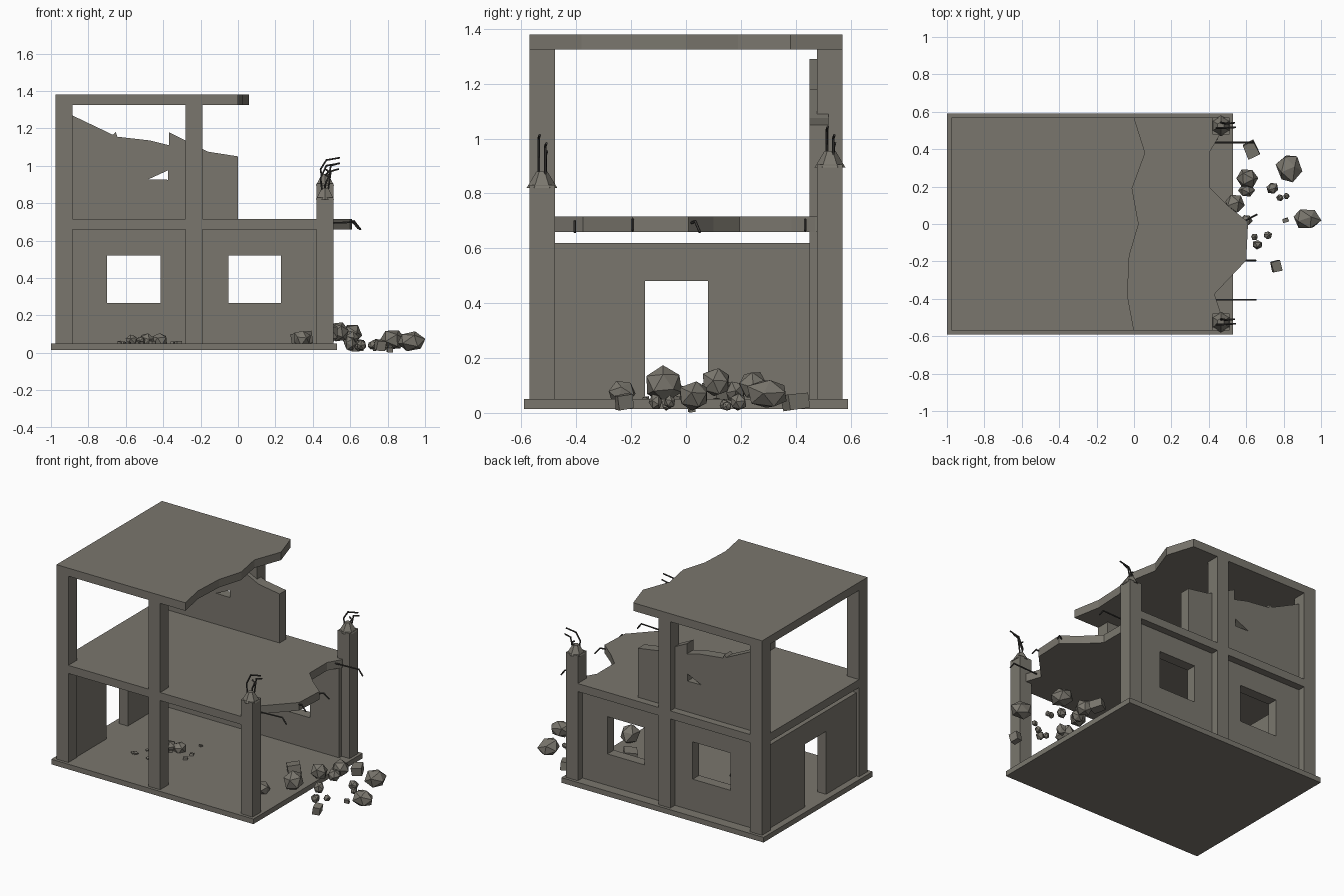
import bpy, bmesh, math, random
from mathutils import Vector, Matrix, Euler

if "Cube" in bpy.data.objects:
    bpy.data.objects.remove(bpy.data.objects["Cube"])

random.seed(4)

def material(name, rgb):
    m = bpy.data.materials.new(name)
    m.diffuse_color = (*rgb, 1)
    m.use_nodes = True
    m.node_tree.nodes["Principled BSDF"].inputs["Base Color"].default_value = m.diffuse_color
    return m

CONCRETE = material("concrete", (0.195, 0.183, 0.155))
STEEL = material("dark steel", (0.05, 0.047, 0.043))

def finish(name, bm, mat):
    bmesh.ops.recalc_face_normals(bm, faces=bm.faces)
    me = bpy.data.meshes.new(name)
    bm.to_mesh(me)
    bm.free()
    me.materials.append(mat)
    ob = bpy.data.objects.new(name, me)
    bpy.context.collection.objects.link(ob)
    return ob

def box(name, x0, x1, y0, y1, z0, z1):
    bm = bmesh.new()
    bmesh.ops.create_cube(bm, size=1)
    for v in bm.verts:
        v.co = (x1 if v.co.x > 0 else x0, y1 if v.co.y > 0 else y0, z1 if v.co.z > 0 else z0)
    return finish(name, bm, CONCRETE)

def plate(name, loops, axis, lo, hi):
    """Extrude an outline (first loop) with holes (other loops) along an axis."""
    place = {'x': lambda a, b: (lo, a, b), 'y': lambda a, b: (a, lo, b), 'z': lambda a, b: (a, b, lo)}[axis]
    bm = bmesh.new()
    for loop in loops:
        vs = [bm.verts.new(place(a, b)) for a, b in loop]
        for i, v in enumerate(vs):
            bm.edges.new((v, vs[i - 1]))
    if len(loops) == 1:
        bm.faces.new(vs)
    else:
        bmesh.ops.triangle_fill(bm, use_beauty=True, edges=bm.edges[:])
    out = bmesh.ops.extrude_face_region(bm, geom=bm.faces[:], use_keep_orig=True)
    d = Vector([hi - lo if c == axis else 0 for c in 'xyz'])
    bmesh.ops.translate(bm, vec=d, verts=[g for g in out['geom'] if isinstance(g, bmesh.types.BMVert)])
    return finish(name, bm, CONCRETE)

def rect(a0, a1, b0, b1):
    return [(a0, b0), (a1, b0), (a1, b1), (a0, b1)]

def rod(name, pts, r=0.005):
    bm = bmesh.new()
    for p, q in zip(pts, pts[1:]):
        p, q = Vector(p), Vector(q)
        rot = (q - p).to_track_quat('Z', 'Y').to_matrix().to_4x4()
        bmesh.ops.create_cone(bm, cap_ends=True, segments=5, radius1=r, radius2=r,
                              depth=(q - p).length + r,
                              matrix=Matrix.Translation((p + q) / 2) @ rot)
    return finish(name, bm, STEEL)

def chunk(name, x, y, z, sx, sy, sz, cube=False):
    bm = bmesh.new()
    if cube:
        bmesh.ops.create_cube(bm, size=2)
        rot = Euler((random.uniform(-.2, .2), random.uniform(-.2, .2), random.uniform(.2, 1.2)))
    else:
        bmesh.ops.create_icosphere(bm, subdivisions=1, radius=1)
        rot = Euler([random.uniform(0, 6) for _ in range(3)])
    for v in bm.verts:
        co = v.co * random.uniform(.9, 1.08)
        if not cube:
            co.rotate(rot)
        co = Vector((co.x * sx, co.y * sy, co.z * sz))
        if cube:
            co.rotate(rot)
        v.co = co + Vector((x, y, z))
        v.co.z = max(v.co.z, 0)
    return finish(name, bm, CONCRETE)

# Base and broken floor slabs
box("base_slab", -1, .53, -.59, .59, .015, .05)
floor_edge = [(.465, -.57), (.465, -.48), (.43, -.375), (.60, -.195), (.61, .01),
              (.5, .1), (.405, .195), (.405, .385), (.455, .47), (.465, .57)]
roof_edge = [(0, -.57), (-.035, -.38), (-.025, -.17), (.025, 0), (-.01, .19), (.06, .38), (0, .57)]
for name, edge, z in (("upper_floor_slab", floor_edge, .66), ("roof_slab", roof_edge, 1.325)):
    plate(name, [[(-.975, .57), (-.975, -.57)] + edge], 'z', z, z + .055)

# Columns: two full rows and a broken row
for label, s in (("front", -1), ("back", 1)):
    y0, y1 = sorted((s * .57, s * .478))
    box(label + "_left_column", -.975, -.885, y0, y1, .05, 1.325)
    box(label + "_middle_column", -.28, -.19, y0, y1, .05, 1.325)
    top = .83 if s < 0 else .905
    box(label + "_broken_column", .42, .51, y0, y1, .05, top)
    # Crumbled cap with bent bars
    bm = bmesh.new()
    bmesh.ops.create_cone(bm, cap_ends=True, segments=6, radius1=.056, radius2=.02, depth=.06,
                          matrix=Matrix.Translation((.465, s * .525, top + .02)))
    finish(label + "_column_cap", bm, CONCRETE)
    for i, (dx, dy, h, bend) in enumerate(((-.012, -.012, .17, .07), (.012, .012, .14, .04), (0, .014, .11, -.02))):
        if s > 0:
            h -= .045
        x, y = .465 + dx, s * .525 + dy
        rod(f"{label}_column_bar_{i}", [(x, y, top), (x + dx, y, top + h * .6),
                                        (x + .02, y, top + h), (x + .02 + bend, y + .004, top + h + .012)])

# Ground floor walls with openings
plate("back_wall", [rect(-.93, .45, .05, .66), rect(-.70, -.415, .265, .52), rect(-.05, .23, .265, .52)],
      'y', .45, .52)
plate("side_wall", [[(-.48, .05), (-.15, .05), (-.15, .48), (.08, .48), (.08, .05), (.48, .05),
                     (.48, .62), (-.48, .62)]], 'x', -.955, -.89)

# Shattered upper wall
plate("broken_upper_wall", [[(-.93, .715), (0, .715), (0, 1.05), (-.16, 1.075), (-.24, 1.115), (-.37, 1.18),
                             (-.37, 1.11), (-.47, 1.135), (-.645, 1.155), (-.653, 1.18), (-.668, 1.165),
                             (-.93, 1.29)],
                            [(-.48, .927), (-.375, .925), (-.375, .975)]], 'y', .45, .52)

# Bars sticking out of the floor edge
for i, (x, y, x1, dy) in enumerate(((.42, -.405, .65, 0), (.56, -.195, .65, 0), (.58, .01, .655, .04), (.39, .435, .64, 0))):
    z = .69 + .006 * (i % 2)
    rod(f"floor_bar_{i}", [(x, y, z), (x1 - .03, y + dy * .6, z + .008), (x1, y + dy, z - .03)])

# Rubble pile outside and under the broken edge: x, y, z, half sizes
pile = [(.83, .30, .068, .072, .085, .06), (.925, .03, .062, .078, .06, .056), (.605, .245, .10, .06, .055, .055),
        (.60, .18, .075, .045, .04, .045), (.54, .11, .11, .058, .058, .058), (.48, -.08, .105, .065, .07, .065),
        (.345, -.235, .075, .052, .055, .05), (.74, .19, .04, .035, .032, .035), (.78, .14, .03, .022, .02, .022),
        (.815, .15, .025, .018, .018, .018), (.66, -.11, .04, .028, .025, .03), (.715, -.06, .04, .025, .022, .025),
        (.645, -.07, .03, .02, .02, .022), (.60, .02, .05, .035, .035, .04)]
for i, p in enumerate(pile):
    chunk(f"rubble_{i}", *p)
for i, p in enumerate([(.625, .40, .04, .032, .04, .028), (.76, -.225, .04, .024, .028, .026),
                       (.345, .115, .075, .042, .04, .035), (.81, .02, .015, .015, .01, .012)]):
    chunk(f"block_{i}", *p, cube=True)

# Debris on the ground floor
for i, (x, y, r) in enumerate(((-.57, -.06, .035), (-.49, -.04, .045), (-.42, -.03, .045), (-.52, -.11, .025))):
    chunk(f"floor_rubble_{i}", x, y, .068, r, r, r * .9)
for i in range(8):
    r = random.uniform(.008, .014)
    chunk(f"crumb_{i}", random.uniform(-.68, -.28), random.uniform(-.25, .1), .052, r, r, r * .8, cube=True)
